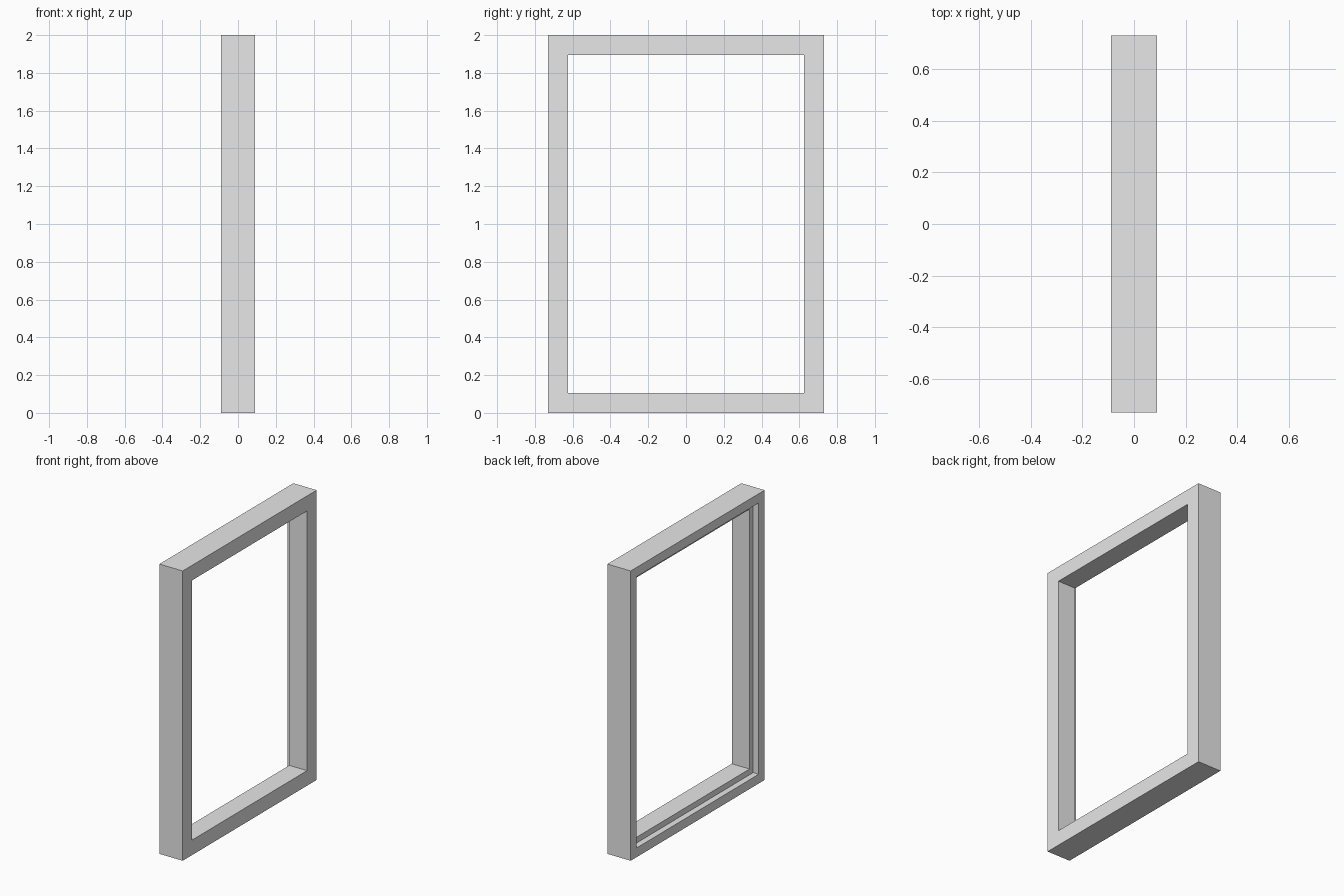
import bpy
import bmesh

cube = bpy.data.objects.get("Cube")
if cube:
    bpy.data.objects.remove(cube, do_unlink=True)

# Overall half sizes and height
HALF_X, HALF_Y, HEIGHT = 0.089, 0.73, 2.0
BORDER = 0.104        # full frame width
RIM = 0.064           # thinner rim around the rebate
REBATE_X = -0.047     # floor of the rebate

grey = bpy.data.materials.new("light_grey")
grey.use_nodes = True
grey.diffuse_color = (0.8, 0.8, 0.8, 1)
grey.node_tree.nodes["Principled BSDF"].inputs["Base Color"].default_value = grey.diffuse_color

# Frame cross-section as (x, inset from the outer edge)
profile = [
    (HALF_X, 0), (HALF_X, BORDER), (REBATE_X, BORDER),
    (REBATE_X, RIM), (-HALF_X, RIM), (-HALF_X, 0),
]

# Sweep the cross-section around the four mitred corners
bm = bmesh.new()
rings = []
for side_y, side_z in ((-1, -1), (1, -1), (1, 1), (-1, 1)):
    rings.append([
        bm.verts.new((x, side_y * (HALF_Y - inset),
                      HEIGHT / 2 + side_z * (HEIGHT / 2 - inset)))
        for x, inset in profile
    ])
for i, ring in enumerate(rings):
    after = rings[(i + 1) % len(rings)]
    for j in range(len(profile)):
        k = (j + 1) % len(profile)
        bm.faces.new((ring[j], ring[k], after[k], after[j]))
bmesh.ops.recalc_face_normals(bm, faces=bm.faces)

mesh = bpy.data.meshes.new("window_frame")
bm.to_mesh(mesh)
bm.free()
mesh.materials.append(grey)
frame = bpy.data.objects.new("window_frame", mesh)
bpy.context.collection.objects.link(frame)
